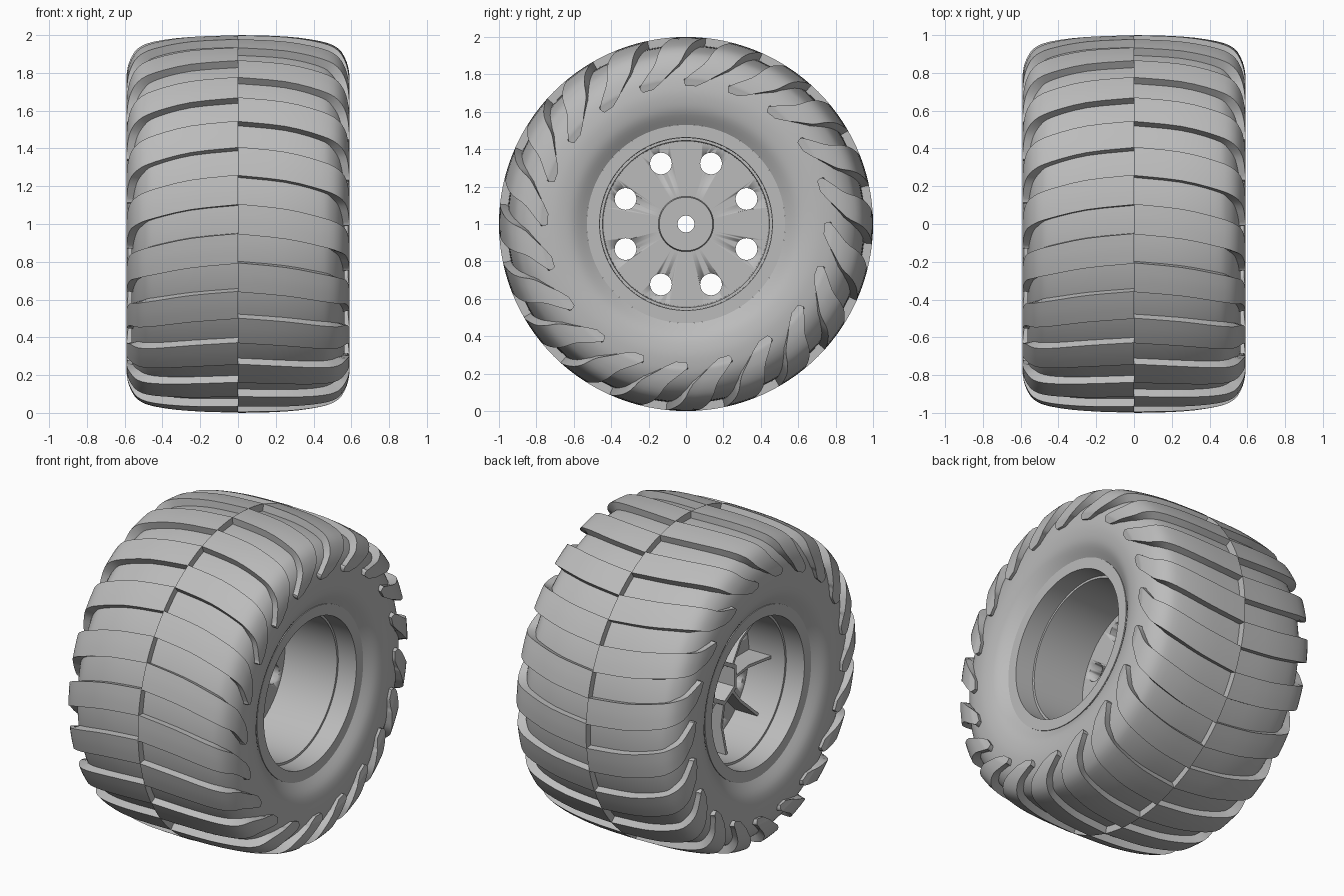
import bpy, bmesh, math
from mathutils import Vector

cube = bpy.data.objects.get("Cube")
if cube:
    bpy.data.objects.remove(cube, do_unlink=True)

grey = bpy.data.materials.new("plain_grey")
grey.use_nodes = True
grey.diffuse_color = (0.5, 0.5, 0.5, 1)
grey.node_tree.nodes["Principled BSDF"].inputs["Base Color"].default_value = (0.5, 0.5, 0.5, 1)

LUGS = 20
PITCH = 360 / LUGS


def polar(x, r, deg):
    """Point at radius r around the axle; zero degrees faces the front."""
    a = math.radians(deg)
    return Vector((x, -r * math.cos(a), 1 + r * math.sin(a)))


def finish(bm, name, angle=30):
    bmesh.ops.recalc_face_normals(bm, faces=bm.faces)
    mesh = bpy.data.meshes.new(name)
    bm.to_mesh(mesh)
    bm.free()
    obj = bpy.data.objects.new(name, mesh)
    bpy.context.collection.objects.link(obj)
    mesh.materials.append(grey)
    bpy.ops.object.select_all(action='DESELECT')
    obj.select_set(True)
    bpy.context.view_layer.objects.active = obj
    bpy.ops.object.shade_smooth_by_angle(angle=math.radians(angle))
    return obj


def smooth_path(points, steps=4):
    """Catmull-Rom interpolation through tuples of any length."""
    pts = [points[0]] + list(points) + [points[-1]]
    out = []
    for p0, p1, p2, p3 in zip(pts, pts[1:], pts[2:], pts[3:]):
        for s in range(steps):
            t = s / steps
            out.append(tuple(
                b + 0.5 * t * (c - a + t * (2 * a - 5 * b + 4 * c - d + t * (3 * (b - c) + d - a)))
                for a, b, c, d in zip(p0, p1, p2, p3)))
    return out + [points[-1]]


def lathe(name, profile, segs, closed=True, turn=0):
    bm = bmesh.new()
    rings = [[bm.verts.new(polar(x, r, turn + 360 * i / segs)) for x, r in profile]
             for i in range(segs)]
    n = len(profile)
    for i in range(segs):
        a, b = rings[i], rings[(i + 1) % segs]
        for j in range(n if closed else n - 1):
            k = (j + 1) % n
            bm.faces.new((a[j], a[k], b[k], b[j]))
    return finish(bm, name)


# Tyre body
half = smooth_path([(0, .957), (.25, .95), (.43, .922), (.50, .885), (.545, .82),
                    (.562, .74), (.562, .67), (.545, .60), (.50, .53)])
body = [(-x, r) for x, r in reversed(half[1:])] + half
lathe("tyre_body", body, 120, closed=False)

# Tread lugs: x, radius, sweep angle, half width in degrees
lug_path = smooth_path([(0, 1.0, 19.5, 4.6), (.25, .993, 18, 4.6), (.44, .967, 15.5, 4.6),
                        (.53, .93, 13.6, 4.6), (.575, .86, 11, 4.6), (.59, .79, 5.5, 4.6),
                        (.588, .765, 3.5, 4.3), (.583, .738, 2, 2.2)], 3)


def add_lugs(bm, side, shift):
    columns = 3
    for n in range(LUGS):
        rows = []
        for i, (x, r, sweep, width) in enumerate(lug_path):
            before = lug_path[max(i - 1, 0)]
            after = lug_path[min(i + 1, len(lug_path) - 1)]
            normal = Vector((before[1] - after[1], after[0] - before[0])).normalized()
            if i == 0:
                normal = Vector((0, 1))
            low = Vector((x, r)) - normal * 0.06
            angles = [n * PITCH + shift + sweep + width * (2 * c / columns - 1)
                      for c in range(columns + 1)]
            top = [polar(side * x, r, a) for a in angles]
            bottom = [polar(side * low.x, low.y, a) for a in reversed(angles)]
            rows.append([bm.verts.new(p) for p in top + bottom])
        for a, b in zip(rows, rows[1:]):
            for j in range(len(a)):
                k = (j + 1) % len(a)
                bm.faces.new((a[j], a[k], b[k], b[j]))
        bm.faces.new(rows[0])
        bm.faces.new(rows[-1])


for side, name, shift in ((1, "left_tread_lugs", 0), (-1, "right_tread_lugs", PITCH / 2)):
    bm = bmesh.new()
    add_lugs(bm, side, shift)
    finish(bm, name, 35)

# Rim barrel with a stepped lip on both sides
lip = [(.505, .53), (.505, .462), (.38, .46), (.38, .446), (.02, .442)]
lathe("rim_barrel", lip + [(-x, r) for x, r in reversed(lip)], 96)

# Wheel disc with a raised centre and bolt bore
disc = lathe("wheel_disc", [(-.13, .045), (-.13, .45), (.02, .45), (.02, .148),
                            (.04, .143), (.04, .045)], 96)

# Eight round holes through the disc
bm = bmesh.new()
for i in range(8):
    centre = polar(0, .35, 22.5 + 45 * i)
    ends = []
    for x in (-.3, .2):
        ends.append([bm.verts.new(centre + Vector((x, .058 * math.cos(t), .058 * math.sin(t))))
                     for t in (math.tau * s / 32 for s in range(32))])
    for j in range(32):
        k = (j + 1) % 32
        bm.faces.new((ends[0][j], ends[0][k], ends[1][k], ends[1][j]))
    for end in ends:
        bm.faces.new(end)
cutter = finish(bm, "hole_cutter")
cutter.hide_render = True
cutter.hide_set(True)
cut = disc.modifiers.new("holes", 'BOOLEAN')
cut.operation = 'DIFFERENCE'
cut.solver = 'EXACT'
cut.object = cutter

# Hexagonal hub socket on the inner side
lathe("hex_hub", [(-.27, .112), (-.27, .14), (-.12, .145), (-.12, .112)], 6, turn=30)

# Stiffening ribs between the holes
bm = bmesh.new()
outline = [(.12, -.27), (.27, -.25), (.445, -.285), (.445, -.125), (.12, -.125)]
for i in range(8):
    offset = (polar(0, 1, 45 * i + 90) - polar(0, 0, 0)) * 0.009
    sides = [[bm.verts.new(polar(x, r, 45 * i) + offset * s) for r, x in outline]
             for s in (-1, 1)]
    for j in range(len(outline)):
        k = (j + 1) % len(outline)
        bm.faces.new((sides[0][j], sides[0][k], sides[1][k], sides[1][j]))
    for face in sides:
        bm.faces.new(face)
finish(bm, "hub_ribs")
